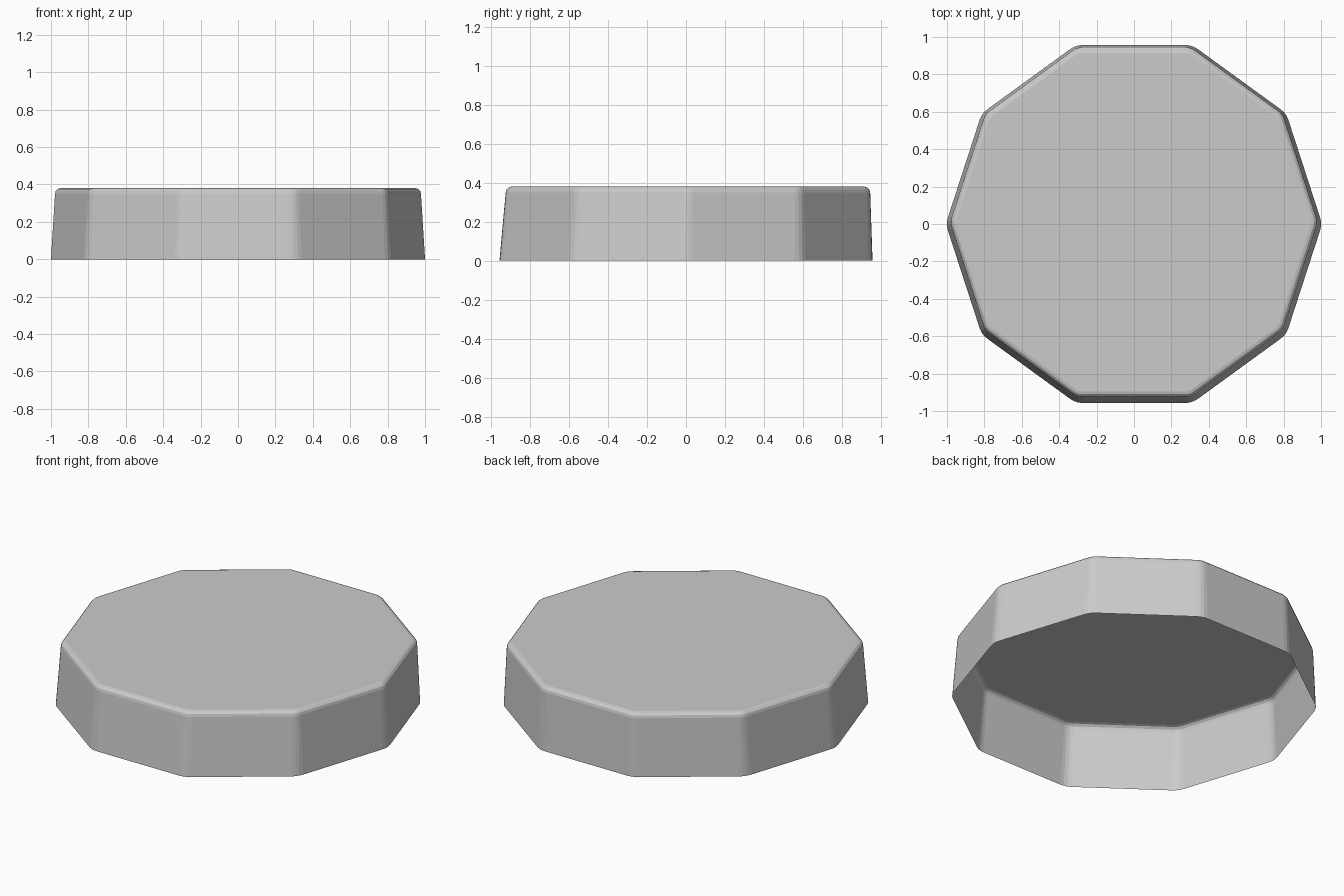
import bpy, bmesh
from math import sin, cos, pi, radians

if "Cube" in bpy.data.objects:
    bpy.data.objects.remove(bpy.data.objects["Cube"])

SIDES, SEGS = 10, 3
APOTHEM, CORNER = 0.957, 0.11      # bottom half-width and corner radius
WALL_Z, FILLET, INSET = 0.35, 0.03, 0.022


def ring(bm, inset, z, y_shift):
    """Rounded decagon, offset inwards by inset."""
    r = CORNER - inset
    dist = (APOTHEM - CORNER) / cos(pi / SIDES)
    verts = []
    for i in range(SIDES):
        mid = 2 * pi * i / SIDES
        for s in range(SEGS + 1):
            a = mid + (s / SEGS - 0.5) * 2 * pi / SIDES
            verts.append(bm.verts.new((dist * cos(mid) + r * cos(a),
                                       dist * sin(mid) + r * sin(a) + y_shift, z)))
    return verts


# Tapered wall, then a rounded upper rim; taper leans slightly to the back
profile = [(0, 0)]
for k in range(4):
    a = radians(90) * k / 3
    profile.append((INSET + FILLET * (1 - cos(a)), WALL_Z + FILLET * sin(a)))

bm = bmesh.new()
rings = [ring(bm, inset, z, 0.01 * min(z / WALL_Z, 1)) for inset, z in profile]
for lo, hi in zip(rings, rings[1:]):
    n = len(lo)
    for i in range(n):
        j = (i + 1) % n
        bm.faces.new((lo[i], lo[j], hi[j], hi[i]))
# Flat top, bottom left open
bm.faces.new(rings[-1])

mesh = bpy.data.meshes.new("ten_sided_cap")
bm.to_mesh(mesh)
bm.free()
cap = bpy.data.objects.new("ten_sided_cap", mesh)
bpy.context.collection.objects.link(cap)
